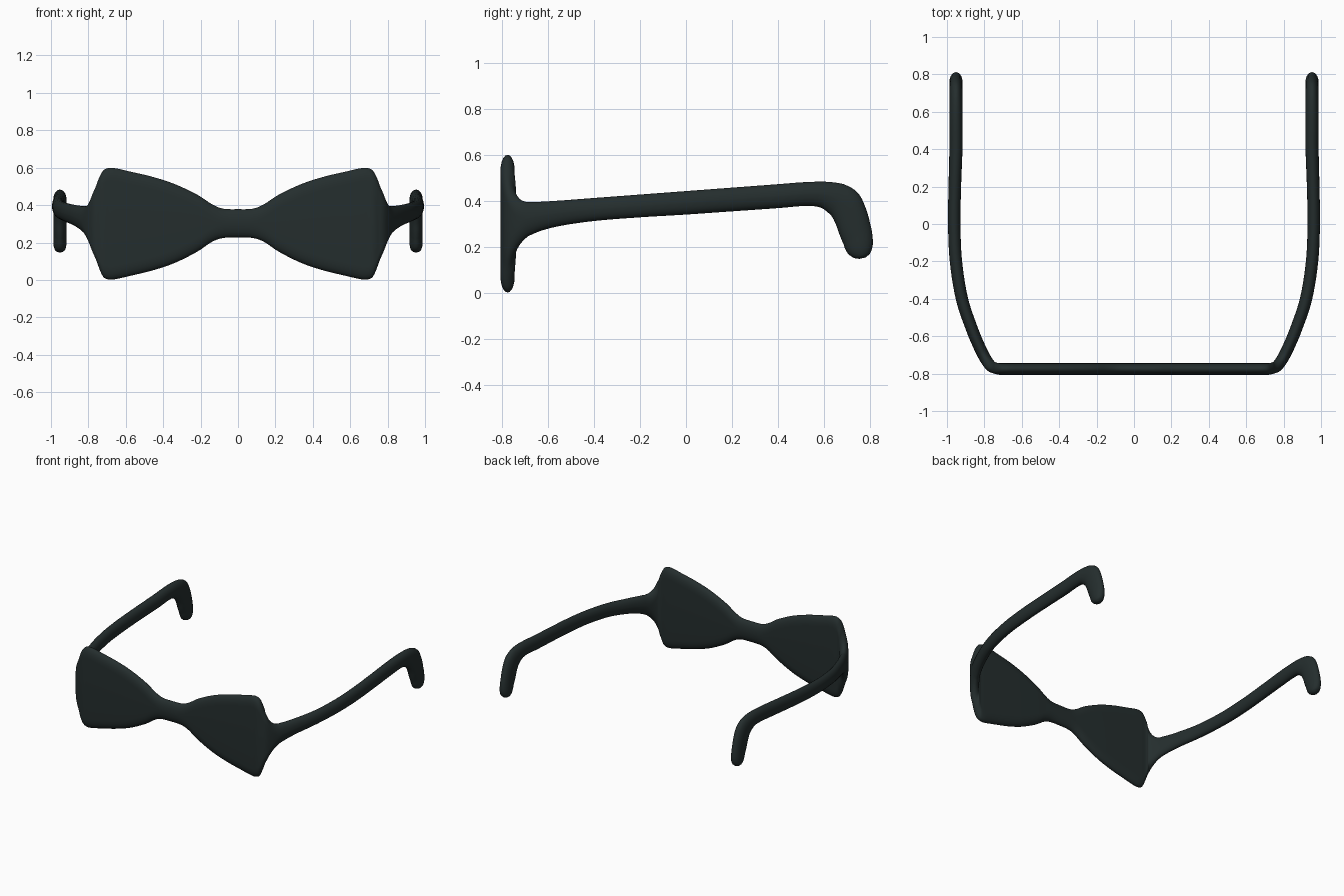
import bpy
import bmesh
from math import sin, cos, pi
from mathutils import Vector

STEPS = 5          # rings between two stations
CAP_SEGMENTS = 10  # segments in each rounded edge
EDGE_DEPTH = 0.07  # how far the rounding reaches into the tall lens plate

cube = bpy.data.objects.get("Cube")
if cube:
    bpy.data.objects.remove(cube, do_unlink=True)


def make_material(name, rgb):
    material = bpy.data.materials.new(name)
    material.use_nodes = True
    color = (*rgb, 1.0)
    material.diffuse_color = color
    shader = material.node_tree.nodes["Principled BSDF"]
    shader.inputs["Base Color"].default_value = color
    shader.inputs["Roughness"].default_value = 0.6
    return material


def station(x, top_y, top_z, bottom_y, bottom_z, half_width):
    """One cross-section, packed so that it can be interpolated as a vector."""
    return Vector((x, top_y, top_z, bottom_y, bottom_z, half_width))


def smooth_between(a, b, c, d, t):
    """Catmull-Rom interpolation from b to c."""
    return 0.5 * (2 * b + (c - a) * t + (2 * a - 5 * b + 4 * c - d) * t ** 2
                  + (3 * b - a - 3 * c + d) * t ** 3)


def refine(stations):
    first, last = stations[0], stations[-1]
    # The neighbour before the centre line is the mirror of the one after it
    before = stations[1].copy()
    before[0] = -before[0]
    padded = [before] + stations + [2 * last - stations[-2]]
    result = []
    for i in range(1, len(padded) - 2):
        for step in range(STEPS):
            result.append(smooth_between(*padded[i - 1:i + 3], step / STEPS))
    return result + [last]


def ring_points(top, bottom, side, half_width):
    """Rounded slab section: elliptical upper and lower edges, flat flanks."""
    middle = (top + bottom) / 2
    half = (top - bottom).length / 2
    up = (top - bottom).normalized()
    cap = min(half, EDGE_DEPTH)
    points = []
    for end in (1, -1):
        for k in range(CAP_SEGMENTS + 1):
            angle = pi * k / CAP_SEGMENTS
            # Slightly nudged when the section is a full ellipse
            height = end * (max(half - cap, 0.002) + cap * sin(angle))
            across = end * half_width * cos(angle)
            points.append(middle + up * height + side * across)
    return points


def build_frame(name, stations, material):
    sections = refine(stations)
    tops = [Vector((s[0], s[1], s[2])) for s in sections]
    bottoms = [Vector((s[0], s[3], s[4])) for s in sections]
    centers = [(a + b) / 2 for a, b in zip(tops, bottoms)]
    bm = bmesh.new()
    rings = []
    for i, section in enumerate(sections):
        after = centers[min(i + 1, len(centers) - 1)]
        tangent = after - centers[max(i - 1, 0)]
        if i == 0:
            tangent = Vector((1, 0, 0))
        side = tangent.cross(tops[i] - bottoms[i]).normalized()
        points = ring_points(tops[i], bottoms[i], side, section[5])
        rings.append([bm.verts.new(p) for p in points])
    # Skin neighbouring rings, then close the ear tip
    for a, b in zip(rings, rings[1:]):
        for k in range(len(a)):
            n = (k + 1) % len(a)
            bm.faces.new((a[k], a[n], b[n], b[k]))
    bm.faces.new(rings[-1])
    bmesh.ops.recalc_face_normals(bm, faces=bm.faces)
    # The open centre ring can mislead the normals: face the front plate outward
    bm.normal_update()
    if bm.faces[-1:][0].normal.dot(centers[-1] - centers[-2]) < 0:
        bmesh.ops.reverse_faces(bm, faces=bm.faces)
    mesh = bpy.data.meshes.new(name)
    bm.to_mesh(mesh)
    bm.free()
    mesh.materials.append(material)
    frame = bpy.data.objects.new(name, mesh)
    bpy.context.collection.objects.link(frame)
    mirror = frame.modifiers.new("Mirror", "MIRROR")
    mirror.use_axis = (True, False, False)
    mirror.use_clip = True
    mirror.merge_threshold = 0.001
    bpy.context.view_layer.objects.active = frame
    frame.select_set(True)
    bpy.ops.object.shade_smooth_by_angle(angle=pi / 3)
    return frame


PLATE_Y = -0.775

# Bridge and lens plate: x, upper edge, lower edge
plate = [
    (0, .378, .227), (.08, .381, .224), (.14, .405, .203), (.22, .457, .15),
    (.34, .513, .09), (.46, .552, .05), (.58, .58, .021), (.65, .596, .005),
    (.69, .599, .002), (.72, .585, .016),
]
# Corner hinge and side arm: x, y, upper edge, lower edge
arm = [
    (.742, -.77, .545, .065), (.762, -.762, .485, .125),
    (.78, -.742, .43, .18), (.8, -.71, .4, .225), (.825, -.66, .393, .26),
    (.867, -.56, .398, .29), (.92, -.4, .41, .314), (.952, -.2, .425, .33),
    (.961, 0, .44, .342), (.958, .2, .455, .356),
]
# Ear hook: outer y, outer z, inner y, inner z
hook = [
    (.4, .47, .4, .37), (.52, .479, .51, .379), (.62, .48, .58, .374),
    (.7, .465, .625, .343), (.75, .43, .65, .3), (.78, .37, .668, .25),
    (.8, .3, .685, .21), (.81, .22, .705, .172), (.8, .175, .73, .153),
    (.778, .153, .755, .148),
]

stations = [station(x, PLATE_Y, top, PLATE_Y, low, .031) for x, top, low in plate]
for i, (x, y, top, low) in enumerate(arm):
    stations.append(station(x, y, top, y, low, .03 + .004 * i / len(arm)))
for i, (outer_y, outer_z, inner_y, inner_z) in enumerate(hook):
    taper = {len(hook) - 2: .8, len(hook) - 1: .4}.get(i, 1)
    stations.append(station(.952, outer_y, outer_z, inner_y, inner_z, .035 * taper))

build_frame("glasses_frame", stations, make_material("dark_slate", (.018, .027, .027)))
